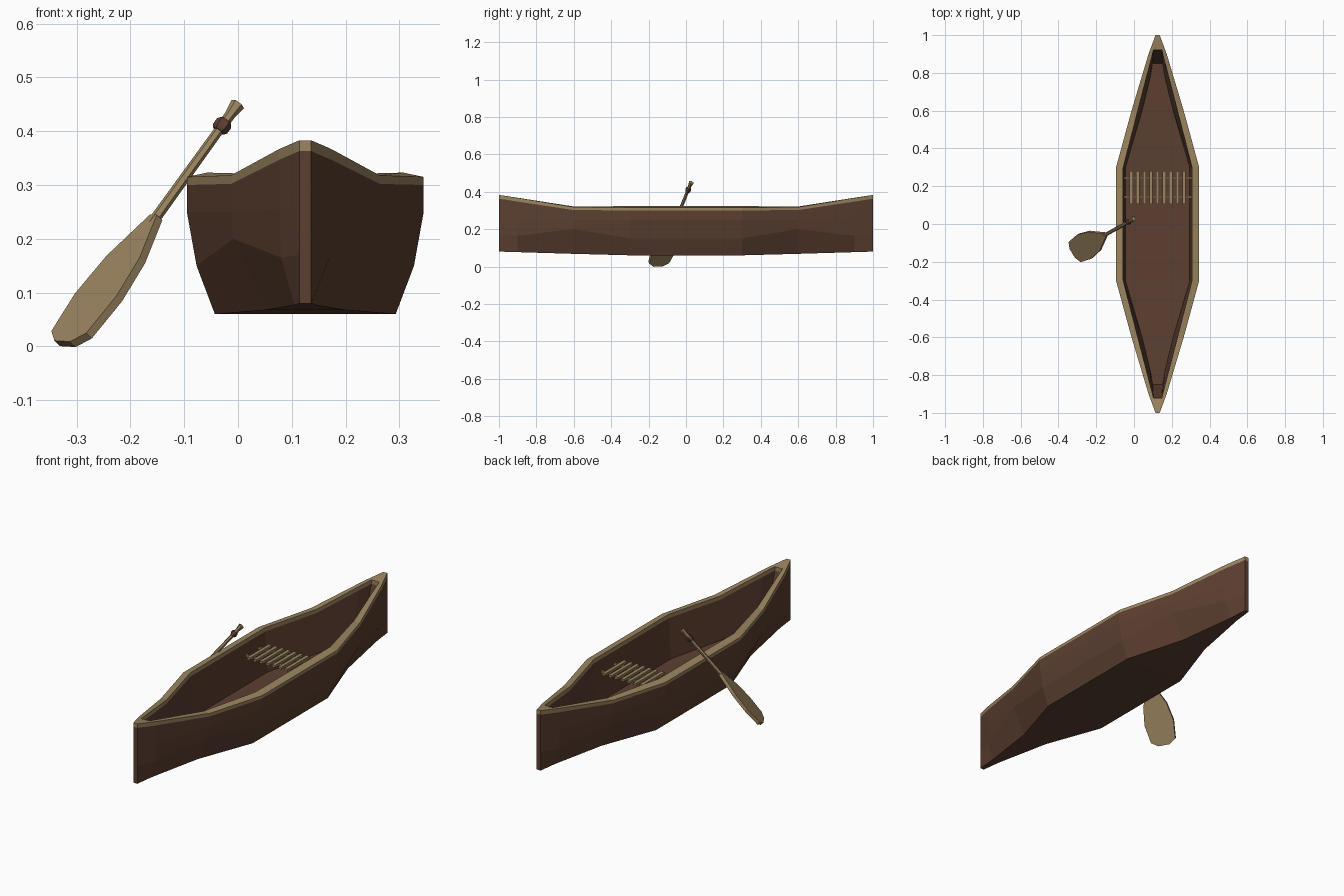
import bpy, bmesh, math
from mathutils import Vector

if "Cube" in bpy.data.objects:
    bpy.data.objects.remove(bpy.data.objects["Cube"])

CX = 0.125  # canoe centreline


def material(name, rgb):
    m = bpy.data.materials.new(name)
    m.diffuse_color = (*rgb, 1)
    m.use_nodes = True
    m.node_tree.nodes["Principled BSDF"].inputs["Base Color"].default_value = m.diffuse_color
    return m


BROWN = material("dark brown wood", (0.107, 0.050, 0.030))
TAN = material("pale tan wood", (0.33, 0.235, 0.117))


def finish(bm, name, mat):
    bmesh.ops.recalc_face_normals(bm, faces=bm.faces)
    mesh = bpy.data.meshes.new(name)
    bm.to_mesh(mesh)
    bm.free()
    mesh.materials.append(mat)
    ob = bpy.data.objects.new(name, mesh)
    bpy.context.collection.objects.link(ob)
    return ob


def ring(bm, stations):
    """Closed outline from (y, half width, z) stations running end to middle, mirrored twice."""
    side = [(-y, w, z) for y, w, z in stations] + [(y, w, z) for y, w, z in reversed(stations)]
    pts = [(CX + w, y, z) for y, w, z in side] + [(CX - w, y, z) for y, w, z in reversed(side)]
    return [bm.verts.new(p) for p in pts]


def bridge(bm, a, b):
    n = len(a)
    for i in range(n):
        j = (i + 1) % n
        bm.faces.new((a[i], a[j], b[j], b[i]))


def cap(bm, r):
    n = len(r)
    for i in range(n // 2 - 1):
        bm.faces.new((r[i], r[i + 1], r[n - 2 - i], r[n - 1 - i]))


# Outlines shared by hull and rail
rail_under_out = [(1, .011, .363), (.9, .048, .347), (.6, .138, .302), (.3, .22, .300)]
rail_under_in = [(.92, .022, .350), (.85, .040, .340), (.6, .105, .302), (.3, .182, .303)]

# Hull: outer skin, then down the inside to the floor
bm = bmesh.new()
rings = [ring(bm, s) for s in (
    [(1, .011, .080), (.9, .020, .077), (.6, .070, .068), (.3, .168, .060)],
    [(1, .011, .170), (.9, .045, .165), (.6, .134, .200), (.3, .202, .150)],
    [(1, .011, .260), (.9, .047, .255), (.6, .138, .250), (.3, .220, .250)],
    rail_under_out,
    rail_under_in,
    [(.85, .026, .115), (.78, .038, .112), (.6, .082, .110), (.3, .170, .100)],
)]
for a, b in zip(rings, rings[1:]):
    bridge(bm, a, b)
cap(bm, rings[0])
cap(bm, rings[-1])
finish(bm, "hull", BROWN)

# Gunwale rail
bm = bmesh.new()
rings = [ring(bm, s) for s in (
    rail_under_out,
    [(1, .011, .383), (.9, .048, .367), (.6, .138, .318), (.3, .220, .315)],
    [(.92, .022, .371), (.85, .040, .360), (.6, .105, .321), (.3, .182, .323)],
    rail_under_in,
)]
for a, b in zip(rings, rings[1:] + rings[:1]):
    bridge(bm, a, b)
finish(bm, "gunwale_rail", TAN)


# Slatted seat
def box(name, centre, size, mat):
    bm = bmesh.new()
    bmesh.ops.create_cube(bm, size=1)
    for v in bm.verts:
        v.co = Vector(c + s * k for c, s, k in zip(centre, size, v.co))
    return finish(bm, name, mat)


for i in range(9):
    box(f"seat_slat_{i + 1}", (CX + (i - 4) * .035, .193, .250), (.017, .174, .012), TAN)
for i, y in enumerate((.143, .243)):
    box(f"seat_bar_{i + 1}", (CX, y, .243), (.36, .010, .010), TAN)

# Paddle axes: along the shaft, across the blade, through the blade
TIP = Vector((-.317, -.150, .011))
D = Vector((.555, .312, .77)).normalized()
W = Vector((.543, -.84, 0))
W = (W - D * W.dot(D)).normalized()
N = D.cross(W)

# Paddle blade: flat outline with thickness
half = [(-.008, .028), (.014, .062), (.104, .074), (.195, .059), (.297, .012)]
outline = half + [(s, -u) for s, u in reversed(half)]
bm = bmesh.new()
faces = []
for t in (-.008, .008):
    faces.append([bm.verts.new(TIP + D * s + W * u + N * t) for s, u in outline])
    bm.faces.new(faces[-1])
bridge(bm, *faces)
finish(bm, "paddle_blade", TAN)


def rod(name, sections, mat, sides=6):
    """Tapered prism along the paddle axis from (distance, radius) sections."""
    bm = bmesh.new()
    loops = [[bm.verts.new(TIP + D * s + r * (W * math.cos(k * math.tau / sides) + N * math.sin(k * math.tau / sides)))
              for k in range(sides)] for s, r in sections]
    for a, b in zip(loops, loops[1:]):
        bridge(bm, a, b)
    bm.faces.new(loops[0])
    bm.faces.new(loops[-1])
    return finish(bm, name, mat)


rod("paddle_shaft", [(.28, .010), (.50, .009), (.545, .010), (.570, .014)], TAN)
rod("paddle_band", [(.505, .012), (.511, .016), (.524, .016), (.530, .012)], BROWN)
